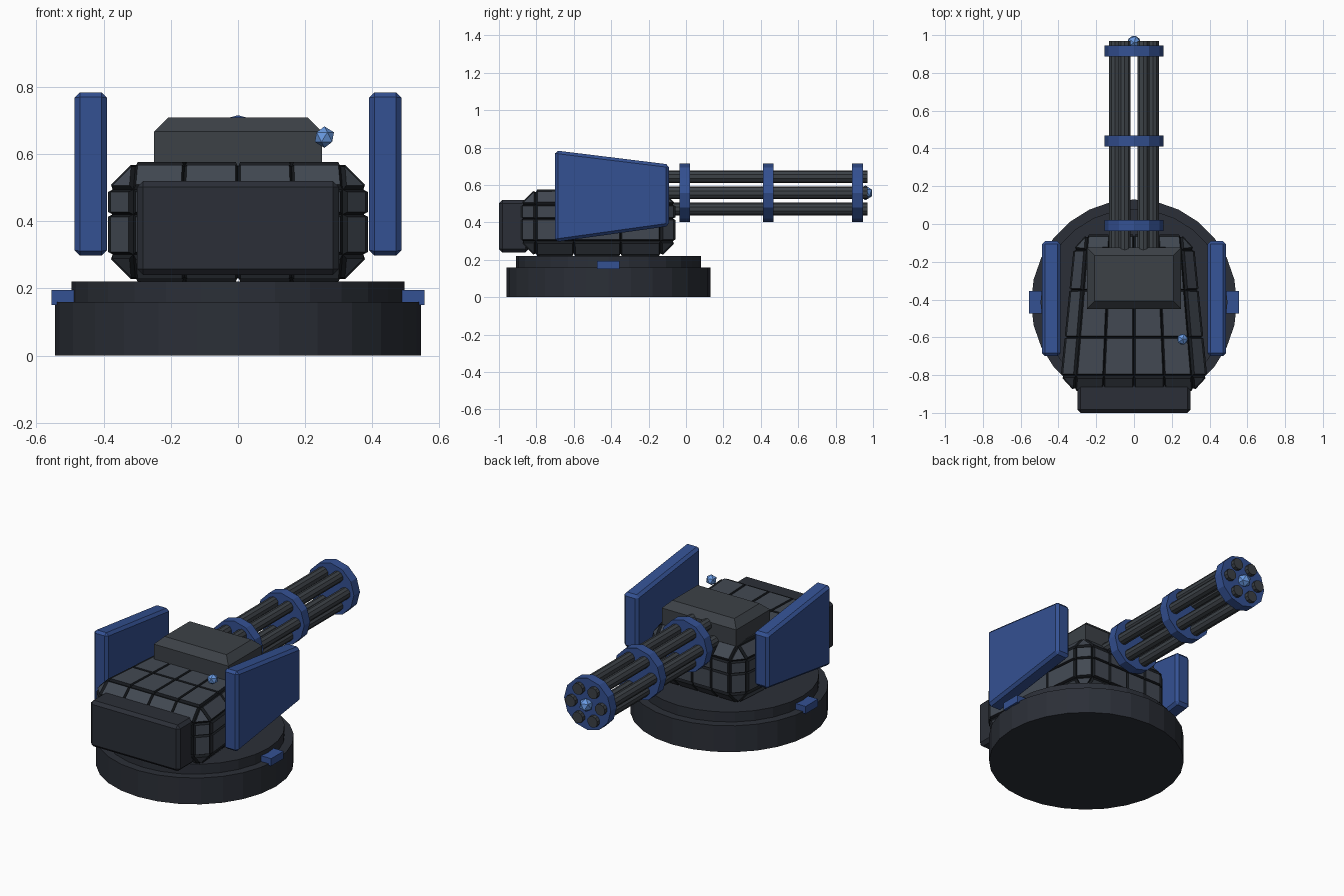
import bpy, bmesh
from math import pi, cos, sin
from mathutils import Vector, Matrix

if "Cube" in bpy.data.objects:
    bpy.data.objects.remove(bpy.data.objects["Cube"])


def mat(name, rgb):
    m = bpy.data.materials.new(name)
    m.diffuse_color = (*rgb, 1)
    m.use_nodes = True
    m.node_tree.nodes["Principled BSDF"].inputs["Base Color"].default_value = m.diffuse_color
    return m


PLATE = mat("plate_grey", (0.055, 0.066, 0.085))
DARK = mat("dark_grey", (0.024, 0.028, 0.038))
STEEL = mat("barrel_grey", (0.045, 0.053, 0.062))
GROOVE = mat("groove_black", (0.009, 0.011, 0.014))
BLUE = mat("blue", (0.034, 0.082, 0.29))
GEM = mat("light_blue", (0.14, 0.32, 0.75))


def finish(name, bm, *mats):
    bmesh.ops.recalc_face_normals(bm, faces=bm.faces)
    me = bpy.data.meshes.new(name)
    bm.to_mesh(me)
    bm.free()
    for m in mats:
        me.materials.append(m)
    ob = bpy.data.objects.new(name, me)
    bpy.context.collection.objects.link(ob)
    return ob


def box_bm(lo, hi):
    lo, hi = Vector(lo), Vector(hi)
    bm = bmesh.new()
    bmesh.ops.create_cube(bm, size=1, matrix=Matrix.Translation((lo + hi) / 2)
                          @ Matrix.Diagonal((*(hi - lo), 1)))
    return bm


def bevel(bm, w, edges=None):
    bmesh.ops.bevel(bm, geom=edges or bm.edges[:], offset=w, segments=1,
                    affect='EDGES', profile=0.5)


def disc(name, r, a, b, sides, material, x=0, other=0, along_y=False, bev=0):
    bm = bmesh.new()
    if along_y:
        m = Matrix.Translation((x, (a + b) / 2, other)) @ Matrix.Rotation(pi / 2, 4, 'X')
    else:
        m = Matrix.Translation((x, other, (a + b) / 2))
    bmesh.ops.create_cone(bm, cap_ends=True, segments=sides, radius1=r, radius2=r,
                          depth=b - a, matrix=m)
    if bev:
        bevel(bm, bev, [e for e in bm.edges if any(len(f.verts) > 4 for f in e.link_faces)])
    return finish(name, bm, material)


# round base and turntable
CY = -0.415
disc("base", 0.545, 0, 0.16, 28, DARK, other=CY)
disc("turntable", 0.495, 0.16, 0.22, 28, DARK, other=CY)
for s, n in ((-1, "left"), (1, "right")):
    xs = sorted((s * 0.48, s * 0.555))
    finish("base_tab_" + n, box_bm((xs[0], -0.475, 0.15), (xs[1], -0.355, 0.195)), BLUE)

# armoured body: chamfered box cut into a grid, each cell raised as a plate
bm = box_bm((-0.375, -0.87, 0.233), (0.375, -0.07, 0.562))
bevel(bm, 0.068)
cuts = [((x, 0, 0), (1, 0, 0)) for x in (-0.16, 0, 0.16)]
cuts += [((0, y, 0), (0, 1, 0)) for y in (-0.6, -0.35)]
cuts += [((0, 0, 0.42), (0, 0, 1))]
for co, no in cuts:
    bmesh.ops.bisect_plane(bm, geom=bm.verts[:] + bm.edges[:] + bm.faces[:],
                           plane_co=co, plane_no=no)
for v in bm.verts:
    v.co.x *= 1 - 0.2 * (v.co.y + 0.82) / 0.75
bmesh.ops.recalc_face_normals(bm, faces=bm.faces)
rim = bmesh.ops.inset_individual(bm, faces=bm.faces[:], thickness=0.01, depth=0.014)
for f in rim["faces"]:
    f.material_index = 1
finish("armoured_body", bm, PLATE, GROOVE)

# rear ammunition box
bm = box_bm((-0.3, -1.0, 0.24), (0.3, -0.84, 0.52))
bevel(bm, 0.018)
finish("rear_box", bm, DARK)

# top housing with chamfered upper edges
bm = box_bm((-0.25, -0.45, 0.54), (0.25, -0.125, 0.708))
bevel(bm, 0.042, [e for e in bm.edges if all(v.co.z > 0.7 for v in e.verts)])
finish("top_housing", bm, STEEL)

# tapered side shields
PROFILE = [(-0.70, 0.295), (-0.70, 0.785), (-0.09, 0.71), (-0.09, 0.38)]
for s, n in ((-1, "left"), (1, "right")):
    bm = bmesh.new()
    f = bm.faces.new([bm.verts.new((s * 0.39, y, z)) for y, z in PROFILE])
    r = bmesh.ops.extrude_face_region(bm, geom=[f])
    bmesh.ops.translate(bm, vec=(s * 0.096, 0, 0),
                        verts=[v for v in r["geom"] if isinstance(v, bmesh.types.BMVert)])
    bmesh.ops.recalc_face_normals(bm, faces=bm.faces)
    bevel(bm, 0.016)
    finish("side_shield_" + n, bm, BLUE)

# six rotary barrels with clamp rings
BZ = 0.558
for i in range(6):
    a = i * pi / 3
    disc(f"barrel_{i + 1}", 0.034, -0.14, 0.97, 10, STEEL,
         x=0.1 * cos(a), other=BZ + 0.1 * sin(a), along_y=True)
for i, y in enumerate((-0.007, 0.44, 0.917)):
    disc(f"barrel_ring_{i + 1}", 0.157, y - 0.029, y + 0.029, 12, BLUE,
         other=BZ, along_y=True)

# glowing muzzle core and sensor
for name, co, r in (("muzzle_core", (0, 0.96, BZ), 0.04), ("sensor", (0.257, -0.61, 0.65), 0.032)):
    bm = bmesh.new()
    bmesh.ops.create_icosphere(bm, subdivisions=1, radius=r, matrix=Matrix.Translation(co))
    finish(name, bm, GEM)
